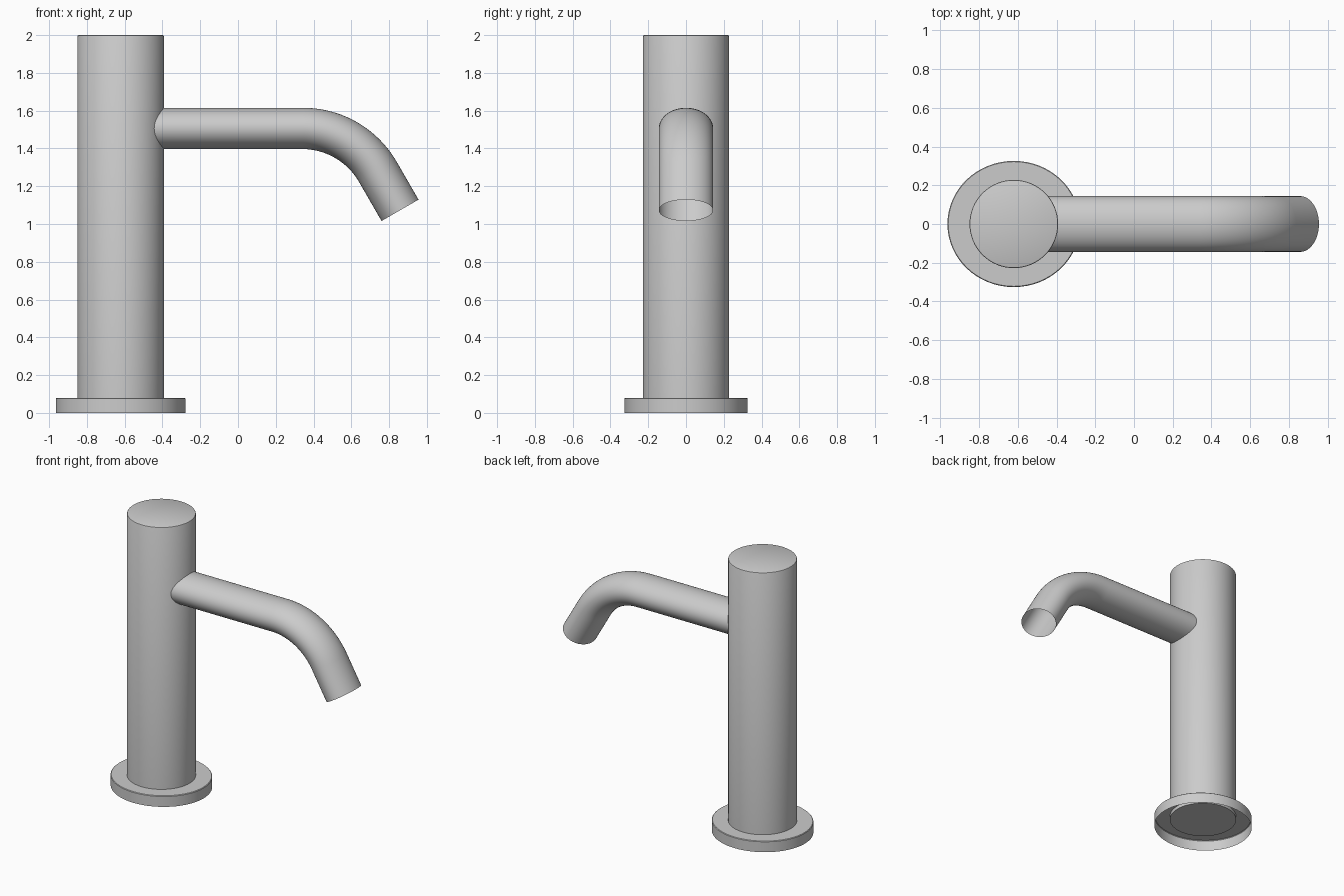
import bpy, math

if "Cube" in bpy.data.objects:
    bpy.data.objects.remove(bpy.data.objects["Cube"])

SIDES = 64


def skin(name, rings, cap_start=False, cap_end=False):
    """Join equal-sized rings of points into a smooth surface."""
    n = len(rings[0])
    verts = [p for ring in rings for p in ring]
    faces = [(r * n + i, r * n + (i + 1) % n, (r + 1) * n + (i + 1) % n, (r + 1) * n + i)
             for r in range(len(rings) - 1) for i in range(n)]
    if cap_start:
        faces.append(tuple(reversed(range(n))))
    if cap_end:
        faces.append(tuple(range(len(verts) - n, len(verts))))
    mesh = bpy.data.meshes.new(name)
    mesh.from_pydata(verts, [], faces)
    obj = bpy.data.objects.new(name, mesh)
    bpy.context.collection.objects.link(obj)
    bpy.ops.object.select_all(action='DESELECT')
    obj.select_set(True)
    bpy.context.view_layer.objects.active = obj
    bpy.ops.object.shade_smooth_by_angle(angle=math.radians(35))
    return obj


def ellipse(cx, z, rx, ry):
    return [(cx + rx * math.cos(a), ry * math.sin(a), z)
            for a in (2 * math.pi * i / SIDES for i in range(SIDES))]


CX = -0.621

# Upright body with a slightly eased top edge
skin("body", [ellipse(CX, z, r, r - 0.001) for r, z in
              [(0.229, 0.055), (0.229, 1.994), (0.227, 1.998), (0.223, 2.0)]], True, True)

# Base flange, open underneath
skin("base_flange", [ellipse(CX, z, r, r - 0.017) for r, z in
                     [(0.343, 0.0), (0.343, 0.076), (0.339, 0.08)]], cap_end=True)

# Spout path: straight run, 60 degree bend, short straight outlet
BEND_X, AXIS_Z, BEND_R, OUTLET = 0.342, 1.506, 0.46, 0.235
path = [(-0.48, AXIS_Z, 0.0)]
for k in range(21):
    t = math.radians(60) * k / 20
    path.append((BEND_X + BEND_R * math.sin(t), AXIS_Z - BEND_R * (1 - math.cos(t)), t))
x, z, t = path[-1]
path.append((x + OUTLET * math.cos(t), z - OUTLET * math.sin(t), t))

# Oval spout tube, open at the outlet
rings = []
for x, z, t in path:
    h = 0.109 + 0.004 * t / math.radians(60)
    ring = []
    for i in range(SIDES):
        a = 2 * math.pi * i / SIDES
        up = h * math.sin(a)
        ring.append((x + up * math.sin(t), 0.144 * math.cos(a), z + up * math.cos(t)))
    rings.append(ring[::-1])
spout = skin("spout", rings)
spout.data.flip_normals()
